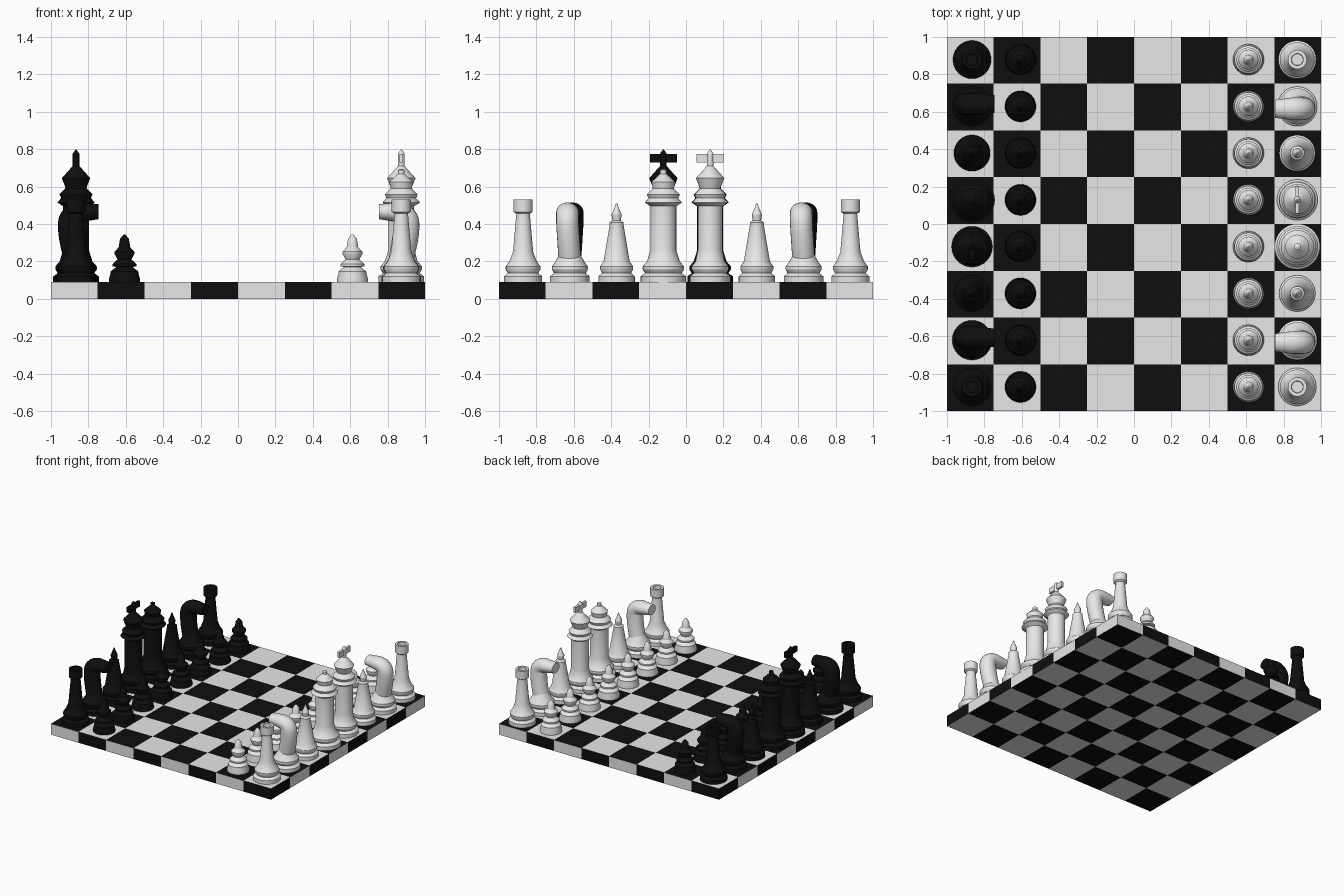
import bpy, bmesh, math
from mathutils import Vector, Matrix

if "Cube" in bpy.data.objects:
    bpy.data.objects.remove(bpy.data.objects["Cube"])


def material(name, v):
    m = bpy.data.materials.new(name)
    m.diffuse_color = (v, v, v, 1)
    m.use_nodes = True
    m.node_tree.nodes["Principled BSDF"].inputs["Base Color"].default_value = m.diffuse_color
    return m


light = material("light_ivory", 0.8)
dark = material("dark_ebony", 0.0045)
TOP = 0.09  # height of the board


def box(bm, centre, size):
    bmesh.ops.create_cube(bm, size=1, matrix=Matrix.Translation(centre) @ Matrix.Diagonal((*size, 1)))


# Chess board: box cut into 8 x 8 squares, rim colours opposite to the squares
bm = bmesh.new()
box(bm, (0, 0, TOP / 2), (2, 2, TOP))
for k in range(1, 8):
    for axis in (Vector((1, 0, 0)), Vector((0, 1, 0))):
        bmesh.ops.bisect_plane(bm, geom=bm.verts[:] + bm.edges[:] + bm.faces[:],
                               plane_co=axis * (k / 4 - 1), plane_no=axis)
for f in bm.faces:
    c = f.calc_center_median()
    i, j = (max(0, min(7, math.floor((v + 1) * 4))) for v in c.xy)
    rim = abs(f.normal.z) < 0.5
    f.material_index = (i + j + rim + 1) % 2
board = bpy.data.meshes.new("board")
bm.to_mesh(board)
bm.free()
board.materials.append(light)
board.materials.append(dark)
bpy.context.collection.objects.link(bpy.data.objects.new("board", board))


def skin(bm, rings):
    """Join rings of points with quads and cap both ends."""
    rings = [[bm.verts.new(p) for p in ring] for ring in rings]
    n = len(rings[0])
    for a, b in zip(rings, rings[1:]):
        for k in range(n):
            bm.faces.new((a[k], a[(k + 1) % n], b[(k + 1) % n], b[k]))
    bm.faces.new(rings[0][::-1])
    bm.faces.new(rings[-1])


def circle(n):
    return [(math.cos(t * math.tau / n), math.sin(t * math.tau / n)) for t in range(n)]


def lathe(bm, profile):
    """Turn (radius, height) points round the z axis."""
    skin(bm, [[(r * c, r * s, z) for c, s in circle(32)] for r, z in profile])


def foot(r):
    """Stepped foot shared by the large pieces."""
    steps = [(1, 0), (1, .03), (.8, .047), (.91, .067), (.91, .083), (.72, .11)]
    return [(r * a, TOP + h) for a, h in steps]


def column(r):
    """Straight shaft with a double collar, for king and queen."""
    steps = [(1, .26), (1, .495), (1.45, .515), (1.15, .538), (1.28, .558), (.82, .59)]
    return [(r * a, z) for a, z in steps]


def pawn_profile():
    """Three shrinking discs under a small finial."""
    pts = [(.083, TOP), (.083, .107)]
    for k in range(3):
        r, z = .075 - .011 * k, .14 + .04 * k + .013 * k * (k - 1)
        pts += [(r, z - .006), (r, z + .006), (r * .58, z + .03)]
    return pts + [(.024, .32), (.004, .345)]


PROFILES = {
    "pawn": pawn_profile(),
    "rook": foot(.102) + [(.054, .25), (.036, .455), (.051, .465), (.051, .53),
                          (.032, .53), (.03, .49), (.004, .49)],
    "knight": foot(.106) + [(.05, .25)],
    "bishop": foot(.097) + [(.037, .395), (.038, .408), (.022, .418), (.027, .45),
                            (.01, .49), (.004, .51)],
    "queen": foot(.122) + column(.069) + [(.064, .625), (.018, .668), (.018, .688), (.004, .695)],
    "king": foot(.109) + column(.066) + [(.076, .645), (.018, .71), (.018, .775), (.003, .798)],
}


def neck(bm):
    """Knight's bent tube: bulging neck, elbow at the crown, tapering muzzle facing +x."""
    path = []  # x, z, tilt, half depth, half width
    for k in range(6):
        t = k / 6
        path.append((-.034 * math.sin(t * math.pi / 2), .2 + .21 * t, 0, .064, .06))
    for k in range(9):
        a = math.pi / 2 * k / 8
        path.append((.03 - .064 * math.cos(a), .41 + .053 * math.sin(a), a, .062 - .01 * k / 8, .06))
    for k in range(1, 4):
        path.append((.03 + .03 * k, .463 + .001 * k, math.pi / 2, .052 - .004 * k, .06 - .004 * k))
    skin(bm, [[(x + a * c * math.cos(q), b * s + .013 * min(1, (z - .2) * 5), z - a * c * math.sin(q))
               for c, s in circle(24)] for x, z, q, a, b in path])


def make_piece(kind, colour):
    bm = bmesh.new()
    lathe(bm, PROFILES[kind])
    if kind == "knight":
        neck(bm)
    if kind == "king":
        box(bm, (0, 0, .752), (.02, .145, .045))  # cross bar
    bmesh.ops.recalc_face_normals(bm, faces=bm.faces[:])
    for f in bm.faces:
        f.smooth = True
    me = bpy.data.meshes.new(kind)
    bm.to_mesh(me)
    bm.free()
    me.set_sharp_from_angle(angle=math.radians(30))
    me.materials.append(colour)
    return me


# Place both armies; the light one is turned to face -x
ROW = ["rook", "knight", "bishop", "queen", "king", "bishop", "knight", "rook"]
for side, colour, turn, x_back, x_pawn in (("dark", dark, 0, -.866, -.607),
                                           ("light", light, math.pi, .873, .612)):
    meshes = {kind: make_piece(kind, colour) for kind in PROFILES}
    row = ROW if turn else ROW[::-1]
    for j in range(8):
        for kind, x in ((row[j], x_back), ("pawn", x_pawn)):
            ob = bpy.data.objects.new(f"{side}_{kind}_{j + 1}", meshes[kind])
            ob.location = (x, (j - 3.5) / 4 + .004, 0)
            ob.rotation_euler.z = turn
            bpy.context.collection.objects.link(ob)
